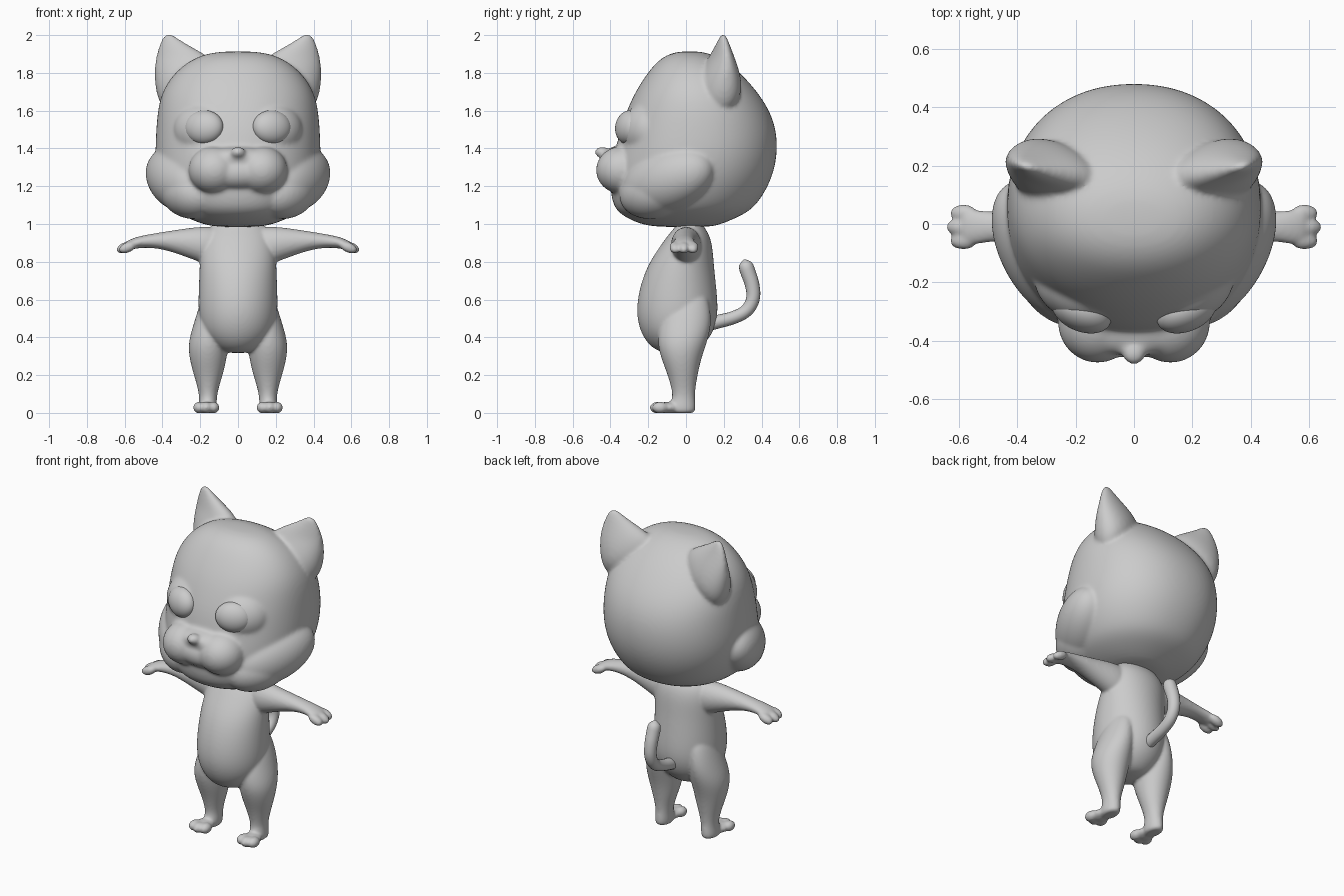
import bpy, bmesh
from math import cos, sin, pi, copysign
from mathutils import Matrix, Vector, Euler


def loft(bm, axis, sections, flip=1, power=2.0, n=24, shear=0):
    """Skin closed oval sections (pos, a0, a1, b0, b1) stacked along x or z; flip mirrors x."""
    rings = []
    for pos, a0, a1, b0, b1 in sections:
        ring = []
        for i in range(n):
            t = 2 * pi * i / n
            c, s = (copysign(abs(f) ** (2 / power), f) for f in (cos(t), sin(t)))
            a = (a0 + a1) / 2 + (a1 - a0) / 2 * c
            b = (b0 + b1) / 2 + (b1 - b0) / 2 * s + shear * (a1 - a0) / 2 * c
            co = (a, b, pos) if axis == 'z' else (pos, a, b)
            ring.append(bm.verts.new((co[0] * flip, co[1], co[2])))
        rings.append(ring)
    for lo, hi in zip(rings, rings[1:]):
        for i in range(n):
            bm.faces.new((lo[i], lo[(i + 1) % n], hi[(i + 1) % n], hi[i]))
    bm.faces.new(rings[0])
    bm.faces.new(rings[-1])


def ball(bm, center, radii, rot=(0, 0, 0)):
    m = Matrix.LocRotScale(Vector(center), Euler(rot), Vector(radii))
    bmesh.ops.create_uvsphere(bm, u_segments=24, v_segments=16, radius=1.01, matrix=m)


def finish(bm, name, voxel=None, smooth=0):
    """Turn the bmesh into an object, optionally fused into one soft skin."""
    bmesh.ops.recalc_face_normals(bm, faces=bm.faces)
    me = bpy.data.meshes.new(name)
    bm.to_mesh(me)
    bm.free()
    ob = bpy.data.objects.new(name, me)
    bpy.context.collection.objects.link(ob)
    me.shade_smooth()
    sub = ob.modifiers.new("round", 'SUBSURF')
    sub.levels = sub.render_levels = 2
    if voxel:
        rm = ob.modifiers.new("fuse", 'REMESH')
        rm.mode, rm.voxel_size, rm.use_smooth_shade = 'VOXEL', voxel, True
        sm = ob.modifiers.new("soften", 'SMOOTH')
        sm.factor, sm.iterations = 0.5, smooth
    return ob


# Head: skull, cheeks, brows, muzzle, nose and ears
bm = bmesh.new()
skull = [(0.983, .10, -.15, .13), (1.0, .20, -.25, .19), (1.05, .305, -.35, .31),
         (1.1, .362, -.39, .375), (1.2, .412, -.405, .438), (1.3, .435, -.395, .474),
         (1.4, .44, -.372, .486), (1.5, .435, -.352, .479), (1.6, .427, -.315, .445),
         (1.7, .405, -.27, .38), (1.8, .34, -.205, .29), (1.87, .25, -.145, .2),
         (1.905, .16, -.08, .12), (1.914, .06, -.02, .06)]
loft(bm, 'z', [(z, -w, w, f, b) for z, w, f, b in skull], power=2.15, n=32)
ear = [(1.60, .31, .39, .14, .23), (1.66, .22, .425, .07, .285), (1.74, .13, .442, .06, .295),
       (1.82, .11, .444, .09, .275), (1.88, .14, .436, .125, .252), (1.93, .23, .423, .15, .235),
       (1.97, .30, .408, .17, .222), (1.995, .335, .395, .18, .212), (2.005, .35, .383, .188, .205)]
for s in (1, -1):
    ball(bm, (s * .305, -.095, 1.235), (.152, .275, .165), (.3, 0, -s * .5))
    ball(bm, (s * .25, -.17, 1.17), (.15, .2, .14), (.2, 0, -s * .6))
    ball(bm, (s * .19, -.215, 1.5), (.16, .12, .14), (-.15, 0, s * .45))
    ball(bm, (s * .125, -.335, 1.285), (.137, .142, .127))
    loft(bm, 'z', ear, s, shear=.2)
ball(bm, (0, -.345, 1.35), (.2, .108, .062))
ball(bm, (0, -.36, 1.27), (.2, .1, .09))
ball(bm, (0, -.445, 1.38), (.04, .038, .03))
finish(bm, "head", .01, 12)

# Eyes
for s, side in ((1, "right"), (-1, "left")):
    bm = bmesh.new()
    ball(bm, (s * .18, -.3, 1.512), (.108, .068, .09), (-.15, 0, s * .4))
    finish(bm, "eye_" + side)

# Body: torso, arms with fingers, legs with toes
bm = bmesh.new()
torso = [(.315, .08, -.13, .03), (.355, .135, -.195, .09), (.42, .19, -.24, .145),
         (.52, .213, -.267, .174), (.65, .21, -.252, .164), (.78, .205, -.207, .149),
         (.88, .2, -.14, .142), (.95, .178, -.09, .123), (.99, .14, -.05, .09), (1.03, .10, -.05, .08)]
loft(bm, 'z', [(z, -w, w, f, b) for z, w, f, b in torso])
arm = [(.08, -.05, .07, .80, .975), (.15, -.08, .085, .775, .987), (.22, -.08, .075, .805, .985),
       (.31, -.072, .057, .838, .972), (.40, -.064, .048, .867, .958), (.48, -.06, .042, .875, .944),
       (.53, -.068, .048, .872, .934), (.575, -.075, .053, .862, .917), (.595, -.06, .04, .87, .905)]
leg = [(.66, .06, .17, -.06, .10), (.56, .06, .208, -.11, .13), (.47, .055, .236, -.14, .135),
       (.40, .05, .257, -.15, .12), (.34, .052, .264, -.147, .1),
       (.27, .063, .254, -.125, .077), (.20, .08, .234, -.097, .062), (.13, .103, .213, -.077, .05),
       (.08, .112, .205, -.07, .047), (.045, .112, .208, -.09, .052), (.003, .115, .21, -.09, .05),
       (-.002, .13, .19, -.07, .03)]
for s in (1, -1):
    loft(bm, 'x', arm, s)
    loft(bm, 'z', leg, s)
    for y, x in ((-.058, .585), (-.011, .597), (.037, .585)):
        ball(bm, (s * x, y, .876), (.05, .03, .027), (0, s * .4, 0))
    ball(bm, (s * .166, -.1, .028), (.055, .065, .03))
    for x, y in ((.13, -.137), (.168, -.15), (.206, -.137)):
        ball(bm, (s * x, y, .028), (.032, .043, .031))
finish(bm, "body", .008, 9)

# Tail
cu = bpy.data.curves.new("tail", 'CURVE')
cu.dimensions, cu.bevel_depth, cu.bevel_resolution, cu.use_fill_caps = '3D', .04, 6, True
path = [(.10, .465, .9), (.17, .483, .9), (.25, .502, .85), (.325, .538, .85), (.36, .605, .9),
        (.352, .68, .95), (.33, .74, 1), (.318, .775, 1), (.312, .797, .75), (.307, .812, .1)]
sp = cu.splines.new('NURBS')
sp.points.add(len(path) - 1)
for p, (y, z, r) in zip(sp.points, path):
    p.co, p.radius = (0, y, z, 1), r
sp.use_endpoint_u, sp.order_u, sp.resolution_u = True, 3, 8
bpy.context.collection.objects.link(bpy.data.objects.new("tail", cu))
